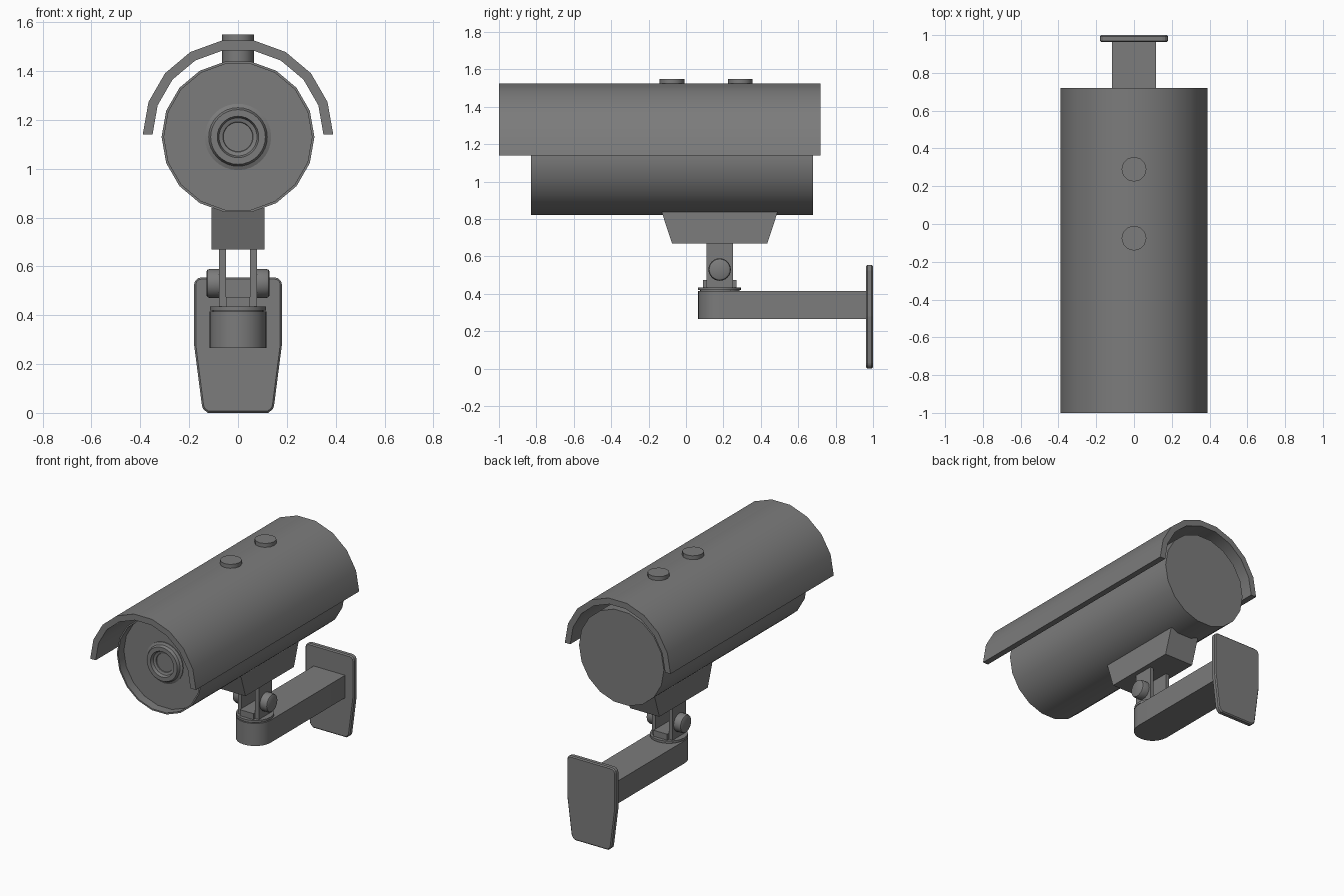
import bpy, bmesh, math
from mathutils import Matrix, Vector

cube = bpy.data.objects.get("Cube")
if cube:
    bpy.data.objects.remove(cube, do_unlink=True)

grey = bpy.data.materials.new("matte grey")
grey.use_nodes = True
COLOUR = (0.2, 0.2, 0.2, 1)
grey.diffuse_color = COLOUR
grey.node_tree.nodes["Principled BSDF"].inputs["Base Color"].default_value = COLOUR


def finish(name, bm, smooth=None, bevel=0, segments=1):
    """Turn a bmesh into a named object with shading and optional bevel."""
    bmesh.ops.remove_doubles(bm, verts=bm.verts, dist=1e-5)
    bmesh.ops.recalc_face_normals(bm, faces=bm.faces)
    mesh = bpy.data.meshes.new(name)
    bm.to_mesh(mesh)
    bm.free()
    mesh.materials.append(grey)
    obj = bpy.data.objects.new(name, mesh)
    bpy.context.collection.objects.link(obj)
    if bevel:
        mod = obj.modifiers.new("Bevel", "BEVEL")
        mod.width, mod.segments = bevel, segments
        mod.limit_method = "ANGLE"
        mod.angle_limit = math.radians(50)
    if smooth:
        bpy.ops.object.select_all(action="DESELECT")
        obj.select_set(True)
        bpy.context.view_layer.objects.active = obj
        bpy.ops.object.shade_smooth_by_angle(angle=math.radians(smooth))
    return obj


def lathe(name, profile, axis, centre, sides=18, smooth=32):
    """Revolve (radius, distance) points about an axis through centre."""
    bm = bmesh.new()
    turn = {"x": Matrix.Rotation(math.pi / 2, 4, "Y"),
            "y": Matrix.Rotation(-math.pi / 2, 4, "X"),
            "z": Matrix.Identity(4)}[axis]
    place = Matrix.Translation(centre) @ turn
    rings = []
    for r, d in profile:
        rings.append([bm.verts.new(place @ Vector((r * math.cos(a), r * math.sin(a), d)))
                      for a in (math.tau * i / sides for i in range(sides))])
    for low, high in zip(rings, rings[1:]):
        for i in range(sides):
            j = (i + 1) % sides
            bm.faces.new((low[i], low[j], high[j], high[i]))
    bm.faces.new(rings[0])
    bm.faces.new(rings[-1])
    return finish(name, bm, smooth)


def extrude(name, outline, axis, start, end, **kw):
    """Extrude a flat outline along one axis."""
    def point(u, v, d):
        return {"x": (d, u, v), "y": (u, d, v), "z": (u, v, d)}[axis]
    bm = bmesh.new()
    face = bm.faces.new([bm.verts.new(point(u, v, start)) for u, v in outline])
    moved = bmesh.ops.extrude_face_region(bm, geom=[face])
    verts = [g for g in moved["geom"] if isinstance(g, bmesh.types.BMVert)]
    bmesh.ops.translate(bm, verts=verts, vec=point(0, 0, end - start))
    return finish(name, bm, **kw)


def arc(radius, start, end, steps, cu=0, cv=0):
    angles = [math.radians(start + (end - start) * i / steps) for i in range(steps + 1)]
    return [(cu + radius * math.cos(a), cv + radius * math.sin(a)) for a in angles]


def rect(u0, u1, v0, v1):
    return [(u0, v0), (u1, v0), (u1, v1), (u0, v1)]


# Camera housing with a recessed front
BODY_Z = 1.13
lathe("housing", [(0.303, -0.77), (0.303, -0.83), (0.313, -0.83), (0.313, 0.68)],
      "y", (0, 0, BODY_Z))

# Stepped lens set into the recess
lathe("lens", [(0.136, -0.765), (0.136, -0.775), (0.12, -0.782), (0.112, -0.8),
               (0.085, -0.8), (0.078, -0.78), (0.062, -0.775), (0.06, -0.77)],
      "y", (0, 0, BODY_Z), sides=32)

# Curved sun hood
extrude("sun_hood", arc(0.39, 0, 180, 9, 0, 1.14) + arc(0.35, 180, 0, 9, 0, 1.14),
        "y", -1, 0.72, smooth=32)

# Screws joining hood to housing
for label, y in (("front", -0.075), ("rear", 0.29)):
    lathe(label + "_hood_screw", [(0.066, 1.42), (0.066, 1.55)], "z", (0, y, 0), sides=12)

# Tapered block under the housing
extrude("mount_block", [(-0.075, 0.67), (0.435, 0.67), (0.49, 0.838), (-0.13, 0.838)],
        "x", -0.108, 0.108)

# Yoke plates and pivot knobs
PIVOT_Y = 0.18
for side, s in (("left", 1), ("right", -1)):
    extrude(side + "_yoke_plate", rect(0.11, 0.25, 0.43, 0.68), "x", s * 0.05, s * 0.077)
    lathe(side + "_pivot_knob", [(0.06, s * 0.075), (0.06, s * 0.115),
                                 (0.056, s * 0.125), (0.047, s * 0.13)],
          "x", (0, PIVOT_Y, 0.53), sides=24)

# Swivel joint on top of the arm
extrude("yoke_foot", rect(0.09, 0.27, 0.43, 0.475), "x", -0.05, 0.05)
lathe("swivel_disc", [(0.105, 0.41), (0.105, 0.42), (0.115, 0.42), (0.115, 0.435)],
      "z", (0, PIVOT_Y, 0), sides=24)

# Wall arm with a rounded front end
extrude("wall_arm", arc(0.116, 180, 360, 12, 0, PIVOT_Y) + [(0.116, 0.97), (-0.116, 0.97)],
        "z", 0.265, 0.415, smooth=32)

# Wall plate: rounded corners, tapering toward the bottom
half = (arc(0.03, -80, -10, 3, 0.118, 0.034) + [(0.18, 0.28)]
        + arc(0.03, 0, 90, 3, 0.15, 0.525))
half[0] = (half[0][0], 0)
extrude("wall_plate", half + [(-u, v) for u, v in reversed(half)],
        "y", 0.963, 1, bevel=0.007)
